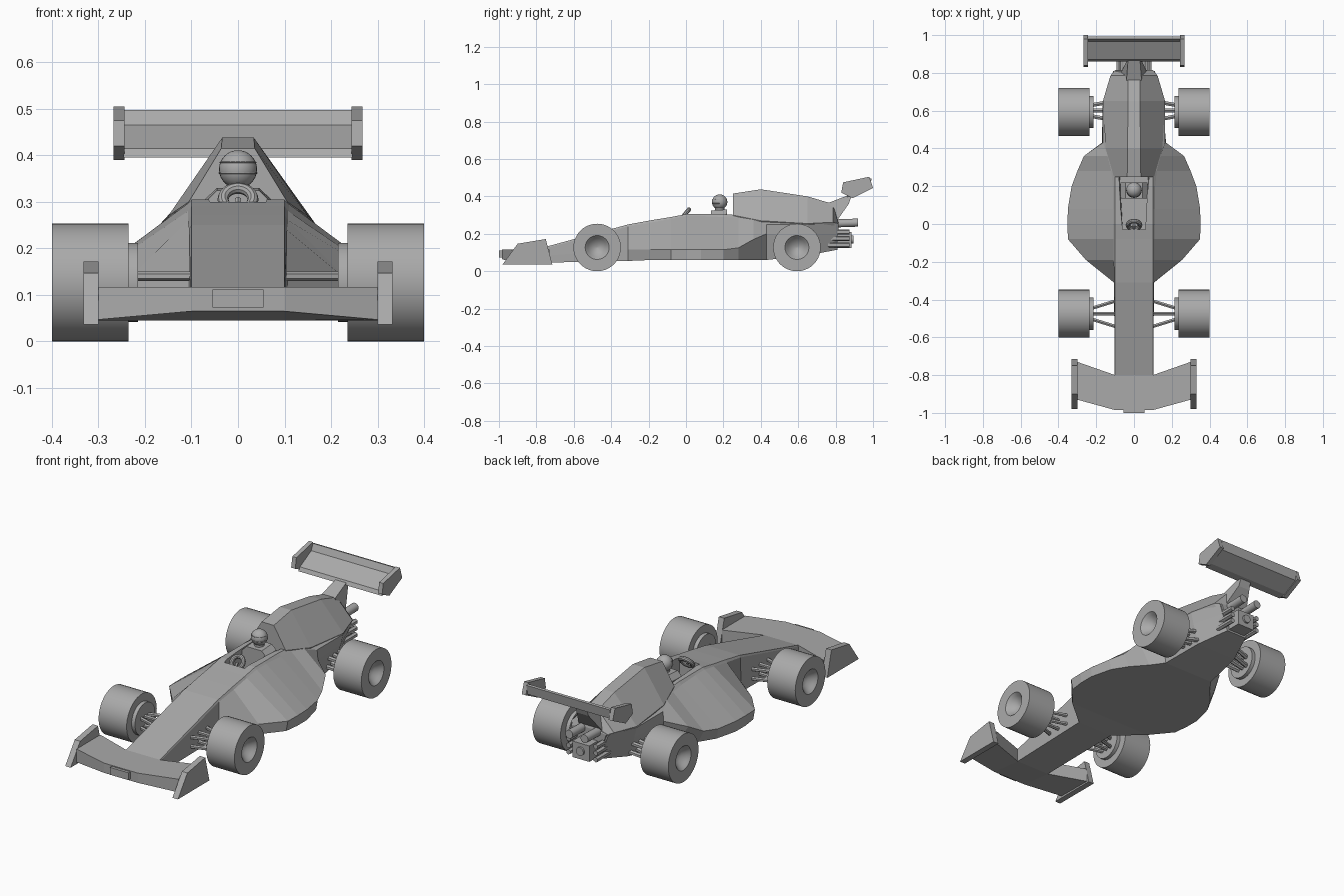
import bpy, bmesh, math
from mathutils import Vector

if "Cube" in bpy.data.objects:
    bpy.data.objects.remove(bpy.data.objects["Cube"])

grey = bpy.data.materials.new("plain_grey")
grey.use_nodes = True
grey.diffuse_color = (0.4, 0.4, 0.4, 1)
grey.node_tree.nodes["Principled BSDF"].inputs["Base Color"].default_value = (0.4, 0.4, 0.4, 1)


def finish(name, bm, smooth=False):
    bmesh.ops.recalc_face_normals(bm, faces=bm.faces)
    mesh = bpy.data.meshes.new(name)
    bm.to_mesh(mesh)
    bm.free()
    mesh.materials.append(grey)
    obj = bpy.data.objects.new(name, mesh)
    bpy.context.collection.objects.link(obj)
    bpy.ops.object.select_all(action="DESELECT")
    obj.select_set(True)
    bpy.context.view_layer.objects.active = obj
    if smooth:
        bpy.ops.object.shade_smooth_by_angle(angle=math.radians(35))
    return obj


def skin(name, rings, smooth=False):
    """Bridge matching rings of points and cap both ends."""
    bm = bmesh.new()
    loops = [[bm.verts.new(p) for p in ring] for ring in rings]
    n = len(loops[0])
    for a, b in zip(loops, loops[1:]):
        for i in range(n):
            j = (i + 1) % n
            bm.faces.new((a[i], a[j], b[j], b[i]))
    bm.faces.new(loops[0])
    bm.faces.new(loops[-1])
    return finish(name, bm, smooth)


def hull_loft(name, sections):
    """Each section is y followed by right-half (x, z) points, mirrored here."""
    rings = []
    for y, *half in sections:
        rings.append([(x, y, z) for x, z in half] + [(-x, y, z) for x, z in reversed(half)])
    return skin(name, rings)


def plate(name, outline, x0, x1):
    """Extrude a (y, z) side outline between two x positions."""
    return skin(name, [[(x, y, z) for y, z in outline] for x in (x0, x1)])


def box(name, x, y, z):
    return plate(name, [(y[0], z[0]), (y[1], z[0]), (y[1], z[1]), (y[0], z[1])], *x)


def rod(name, a, b, radius, sides=6):
    a, b = Vector(a), Vector(b)
    turn = (b - a).to_track_quat("Z", "Y")
    circle = [turn @ Vector((radius * math.cos(t), radius * math.sin(t), 0))
              for t in (math.tau * (i + 0.5) / sides for i in range(sides))]
    return skin(name, [[p + c for c in circle] for p in (a, b)], sides > 8)


# Main hull with nose and side pods
hull = hull_loft("hull", [
    (-0.8, (0.1, 0.117), (0.102, 0.11), (0.102, 0.08), (0.1, 0.045)),
    (-0.31, (0.1, 0.25), (0.105, 0.24), (0.106, 0.115), (0.105, 0.055)),
    (-0.19, (0.1, 0.272), (0.108, 0.26), (0.255, 0.115), (0.25, 0.06)),
    (-0.08, (0.1, 0.29), (0.108, 0.28), (0.35, 0.115), (0.34, 0.06)),
    (0, (0.1, 0.305), (0.11, 0.295), (0.352, 0.115), (0.35, 0.06)),
    (0.08, (0.1, 0.305), (0.11, 0.295), (0.35, 0.115), (0.35, 0.06)),
    (0.2, (0.1, 0.305), (0.112, 0.29), (0.33, 0.115), (0.32, 0.06)),
    (0.28, (0.1, 0.3), (0.12, 0.285), (0.3, 0.125), (0.27, 0.06)),
    (0.36, (0.1, 0.3), (0.14, 0.275), (0.265, 0.17), (0.2, 0.06)),
    (0.43, (0.1, 0.3), (0.165, 0.25), (0.17, 0.2), (0.15, 0.06)),
    (0.65, (0.1, 0.28), (0.165, 0.25), (0.15, 0.19), (0.12, 0.085)),
    (0.81, (0.06, 0.265), (0.11, 0.255), (0.09, 0.2), (0.06, 0.115)),
])

# Cockpit opening
cutter = hull_loft("cockpit_cutter", [
    (-0.03, (0.06, 0.5), (0.06, 0.2)),
    (0.25, (0.088, 0.5), (0.075, 0.2)),
])
cut = hull.modifiers.new("cockpit", "BOOLEAN")
cut.operation = "DIFFERENCE"
cut.solver = "EXACT"
cut.object = cutter
bpy.context.view_layer.objects.active = hull
bpy.ops.object.modifier_apply(modifier=cut.name)
bpy.data.objects.remove(cutter)

# Engine cover behind the cockpit
hull_loft("engine_cover", [
    (0.25, (0.036, 0.415), (0.106, 0.3), (0.1, 0.22)),
    (0.4, (0.034, 0.438), (0.15, 0.27), (0.13, 0.22)),
    (0.65, (0.032, 0.4), (0.165, 0.255), (0.13, 0.2)),
    (0.785, (0.032, 0.36), (0.125, 0.262), (0.09, 0.2)),
    (0.815, (0.03, 0.265), (0.1, 0.255), (0.08, 0.2)),
])

# Swept front wing with number plate
skin("front_wing", [[(x, front, 0.117), (x, back, 0.117), (x, back, 0.045), (x, front, low)]
                    for x, front, back, low in ((-0.3, -0.93, -0.73, 0.047), (-0.1, -0.985, -0.8, 0.065),
                                                (0.1, -0.985, -0.8, 0.065), (0.3, -0.93, -0.73, 0.047))])
box("nose_plate", (-0.055, 0.055), (-1, -0.98), (0.073, 0.112))

# Rear wing: sloping plane with raised lip
plate("rear_wing", [(0.86, 0.395), (0.87, 0.415), (0.965, 0.465), (0.98, 0.498),
                    (0.992, 0.495), (0.985, 0.445), (0.9, 0.4)], -0.246, 0.246)
skin("rear_wing_mount", [
    [(-0.07, 0.8, 0.26), (0.07, 0.8, 0.26), (0.04, 0.76, 0.365), (-0.04, 0.76, 0.365)],
    [(-0.035, 0.87, 0.36), (0.035, 0.87, 0.36), (0.03, 0.89, 0.415), (-0.03, 0.89, 0.415)],
])

# Gearbox
box("gearbox", (-0.05, 0.05), (0.79, 0.885), (0.125, 0.21))
rod("tail_lamp", (0, 0.88, 0.17), (0, 0.895, 0.17), 0.022, 16)


def wheel(name, side, y):
    profile = [(0.215, 0.001), (0.215, 0.085), (0.235, 0.085), (0.235, 0.127), (0.4, 0.127),
               (0.4, 0.064), (0.385, 0.05), (0.365, 0.032), (0.355, 0.001)]
    n = 40
    angles = [math.tau * i / n for i in range(n)]
    skin(name, [[(side * x, y + r * math.cos(t), 0.127 + r * math.sin(t)) for t in angles]
                for x, r in profile], True)


for side, label in ((1, "left"), (-1, "right")):
    plate("front_endplate_" + label, [(-0.98, 0.037), (-0.9, 0.147), (-0.75, 0.172), (-0.715, 0.037)],
          side * 0.3, side * 0.332)
    plate("rear_endplate_" + label, [(0.84, 0.475), (0.98, 0.505), (1, 0.445), (0.89, 0.39), (0.83, 0.42)],
          side * 0.244, side * 0.268)
    wheel("front_wheel_" + label, side, -0.475)
    wheel("rear_wheel_" + label, side, 0.593)
    # Suspension arms
    for z in (0.09, 0.14):
        for spread in (-1, 0, 1):
            rod("front_arm_" + label, (side * 0.09, -0.475 + spread * 0.07, z),
                (side * 0.22, -0.475 + spread * 0.03, z), 0.01)
            rod("rear_arm_" + label, (side * 0.11, 0.6 + spread * 0.05, z + 0.02),
                (side * 0.22, 0.6 + spread * 0.03, z), 0.012)
    # Exhausts and rear struts
    rod("exhaust_" + label, (side * 0.045, 0.78, 0.255), (side * 0.045, 0.92, 0.26), 0.022, 16)
    for z in (0.14, 0.175, 0.21):
        rod("rear_strut_" + label, (side * 0.08, 0.76, z), (side * 0.08, 0.875, z), 0.014)

# Driver
hull_loft("driver_shoulders", [
    (0.135, (0.045, 0.325), (0.07, 0.3), (0.07, 0.2)),
    (0.22, (0.045, 0.33), (0.072, 0.305), (0.07, 0.2)),
])
bm = bmesh.new()
bmesh.ops.create_uvsphere(bm, u_segments=24, v_segments=16, radius=0.041)
bmesh.ops.translate(bm, verts=bm.verts, vec=(0, 0.18, 0.37))
finish("helmet", bm, True)
rod("driver_neck", (0, 0.18, 0.31), (0, 0.18, 0.345), 0.025, 16)

# Visor rims on the helmet front
for z in (0.362, 0.385):
    r = math.sqrt(0.0415 ** 2 - (z - 0.37) ** 2)
    for i in range(10):
        a, b = (math.pi * (k / 10 + 1) for k in (i, i + 1))
        rod("visor_rim", (r * math.cos(a), 0.18 + r * math.sin(a), z),
            (r * math.cos(b), 0.18 + r * math.sin(b), z), 0.0015)

# Steering wheel
bpy.ops.mesh.primitive_torus_add(major_radius=0.032, minor_radius=0.012, major_segments=28, minor_segments=10,
                                 location=(0, -0.005, 0.305), rotation=(math.radians(50), 0, 0))
ring = bpy.context.object
ring.name = "steering_wheel"
ring.data.materials.append(grey)
bpy.ops.object.shade_smooth_by_angle()
rod("steering_column", (0, -0.04, 0.27), (0, -0.005, 0.305), 0.008)
